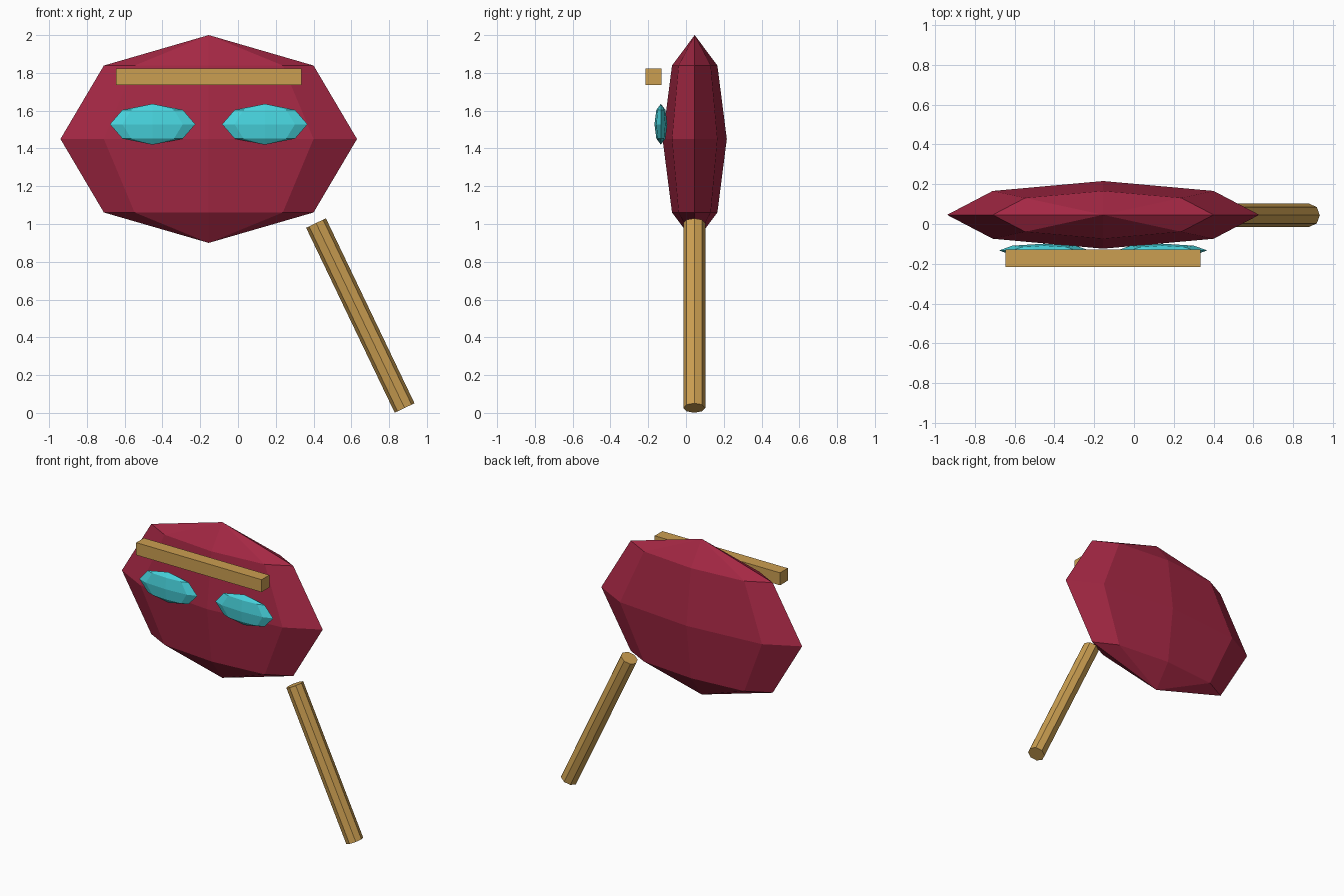
import bpy
import bmesh
from mathutils import Matrix, Vector

cube = bpy.data.objects.get("Cube")
if cube:
    bpy.data.objects.remove(cube, do_unlink=True)


def make_material(name, rgb):
    mat = bpy.data.materials.new(name)
    mat.use_nodes = True
    color = (*rgb, 1.0)
    mat.diffuse_color = color
    mat.node_tree.nodes["Principled BSDF"].inputs["Base Color"].default_value = color
    return mat


crimson = make_material("crimson", (0.376, 0.021, 0.058))
turquoise = make_material("turquoise", (0.065, 0.66, 0.73))
wood = make_material("light wood", (0.60, 0.345, 0.083))


def add_part(name, bm, mat):
    mesh = bpy.data.meshes.new(name)
    bm.to_mesh(mesh)
    bm.free()
    mesh.materials.append(mat)
    obj = bpy.data.objects.new(name, mesh)
    bpy.context.collection.objects.link(obj)
    return obj


def add_gem(name, center, radii, mat):
    """Faceted ellipsoid with its poles along z."""
    bm = bmesh.new()
    bmesh.ops.create_uvsphere(bm, u_segments=8, v_segments=4, radius=1)
    bm.transform(Matrix.Translation(center) @ Matrix.Diagonal((*radii, 1)))
    return add_part(name, bm, mat)


def add_box(name, center, size, mat):
    bm = bmesh.new()
    bmesh.ops.create_cube(bm, size=1)
    bm.transform(Matrix.Translation(center) @ Matrix.Diagonal((*size, 1)))
    return add_part(name, bm, mat)


def add_rod(name, start, end, radius, mat):
    start, end = Vector(start), Vector(end)
    axis = end - start
    bm = bmesh.new()
    bmesh.ops.create_cone(bm, cap_ends=True, segments=8, radius1=radius,
                          radius2=radius, depth=axis.length)
    # Tilt about y only, so the rod's facets stay aligned with the front
    turn = Vector((0, 0, 1)).rotation_difference(axis).to_matrix().to_4x4()
    bm.transform(Matrix.Translation((start + end) / 2) @ turn)
    return add_part(name, bm, mat)


face_x = -0.155

# Flattened faceted head
add_gem("head", (face_x, 0.046, 1.45), (0.785, 0.17, 0.55), crimson)

# Pair of eyes
for side, sign in (("left", 1), ("right", -1)):
    add_gem(side + "_eye", (face_x + sign * 0.297, -0.133, 1.528),
            (0.226, 0.034, 0.108), turquoise)

# Straight brow bar in front of the head
add_box("brow", (face_x, -0.172, 1.78), (0.98, 0.086, 0.088), wood)

# Tilted octagonal handle
add_rod("handle", (0.882, 0.044, 0.026), (0.413, 0.044, 1.005), 0.058, wood)
